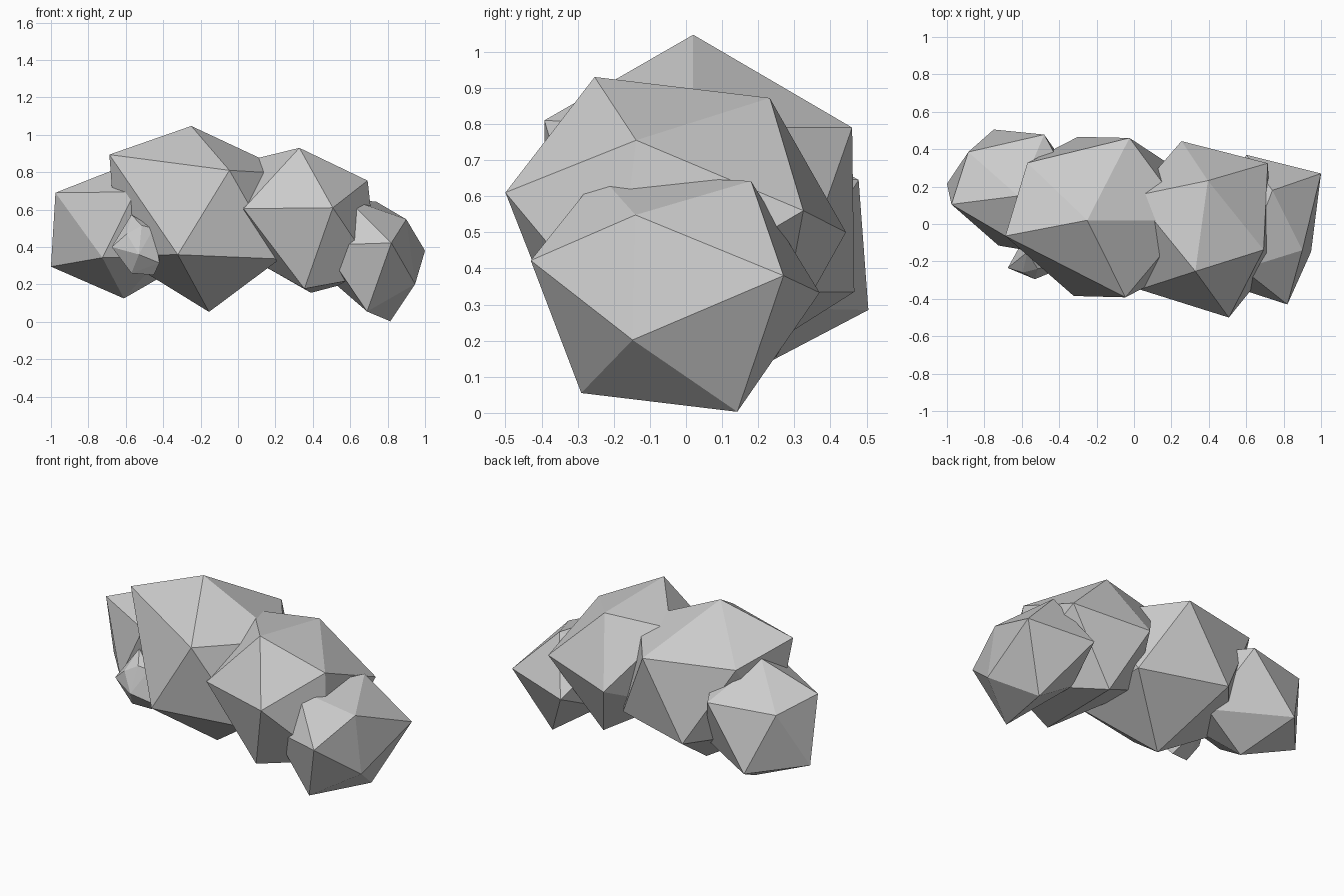
import bpy, bmesh
from mathutils import Vector


def lobe(name, centre, corners, mirrored):
    """Faceted 20-sided boulder: convex skin over its corners; the first
    `mirrored` corners are repeated point-symmetrically on the far side."""
    c = Vector(centre)
    pts = [Vector(p) for p in corners]
    pts += [2 * c - p for p in pts[:mirrored]]
    bm = bmesh.new()
    for p in pts:
        bm.verts.new(p)
    res = bmesh.ops.convex_hull(bm, input=bm.verts[:])
    loose = [v for v in bm.verts if not v.link_faces]
    bmesh.ops.delete(bm, geom=loose, context='VERTS')
    bmesh.ops.recalc_face_normals(bm, faces=bm.faces[:])
    mesh = bpy.data.meshes.new(name)
    bm.to_mesh(mesh)
    bm.free()
    bpy.context.collection.objects.link(bpy.data.objects.new(name, mesh))


# Largest lobe, the crown of the cluster
lobe("main_lobe", (-.173, .037, .573), [
    (.30, .02, .79), (-.57, .327, .81),
    (-.25, .02, 1.047), (-.688, -.064, .894), (-.046, -.392, .81),
    (-.024, .46, .79), (-.322, -.385, .359), (-.30, .466, .335),
    (-.155, .02, .053), (.22, .30, .335)], 2)

# Middle right lobe
lobe("right_lobe", (.375, -.025, .55), [
    (.693, -.138, .755), (.75, -.2, .25),
    (.328, -.253, .93), (.507, -.5, .61), (.03, -.35, .605),
    (.395, .232, .872), (.715, .325, .56), (.254, .443, .5),
    (.355, -.33, .177), (.39, .25, .155)], 2)

# Low lobe at the far right
lobe("far_right_lobe", (.71, -.03, .375), [
    (.90, -.14, .548), (.947, -.148, .202),
    (.82, -.43, .422), (1.0, .27, .38), (.74, .18, .642),
    (.69, -.29, .055), (.814, .142, .003), (.60, .37, .333),
    (.58, -.24, .66), (.45, -.31, .41)], 2)

# Left lobe, set towards the back
lobe("left_lobe", (-.65, .18, .49), [
    (-.976, .105, .69), (-1.0, .215, .295), (-.886, .385, .638),
    (-.75, .505, .285),
    (-.62, .15, .83), (-.48, .478, .645), (-.725, -.115, .343),
    (-.61, .2, .125)], 4)

# Small pebble tucked in at the front
lobe("small_front_lobe", (-.55, -.17, .41), [
    (-.53, -.295, .36), (-.595, -.26, .47), (-.675, -.235, .4),
    (-.57, -.15, .573), (-.57, -.22, .26), (-.42, -.25, .315),
    (-.515, -.24, .515), (-.45, -.22, .5), (-.45, -.2, .25)], 3)
